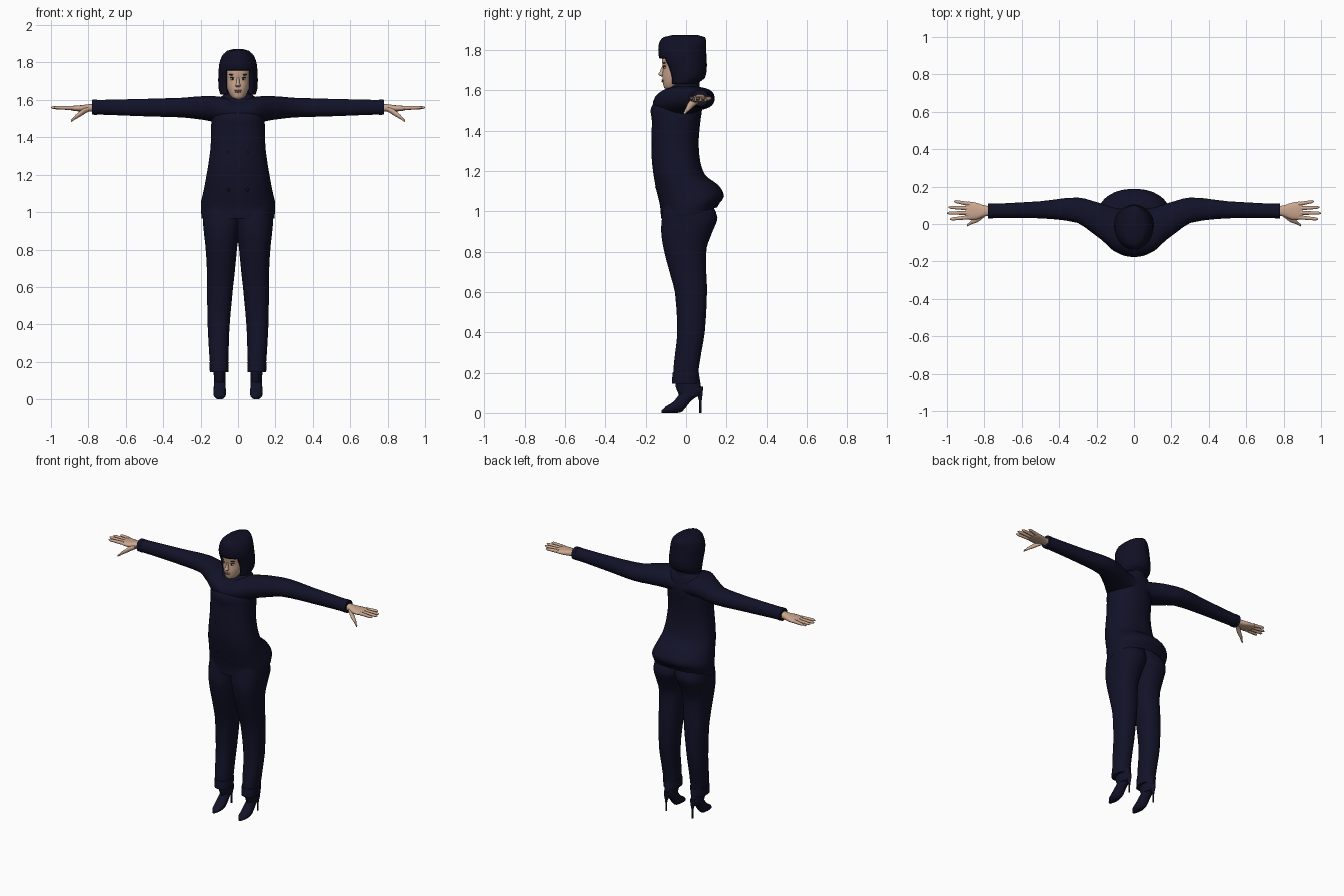
import bpy, bmesh
from math import cos, sin, pi, copysign
from mathutils import Vector

cube = bpy.data.objects.get("Cube")
if cube:
    bpy.data.objects.remove(cube, do_unlink=True)


def material(name, rgb):
    m = bpy.data.materials.new(name)
    m.use_nodes = True
    m.diffuse_color = (*rgb, 1)
    bsdf = m.node_tree.nodes["Principled BSDF"]
    bsdf.inputs["Base Color"].default_value = (*rgb, 1)
    bsdf.inputs["Roughness"].default_value = 0.8
    return m


navy = material("navy cloth", (0.006, 0.006, 0.022))
hair_mat = material("blue black hair", (0.005, 0.005, 0.018))
skin = material("skin", (0.60, 0.39, 0.28))
lip_mat = material("lips", (0.36, 0.16, 0.13))
white = material("eye white", (0.7, 0.7, 0.7))
dark = material("dark lashes", (0.02, 0.014, 0.014))


def finish(name, bm, mat, angle=50):
    bmesh.ops.recalc_face_normals(bm, faces=bm.faces)
    me = bpy.data.meshes.new(name)
    bm.to_mesh(me)
    bm.free()
    me.materials.append(mat)
    ob = bpy.data.objects.new(name, me)
    bpy.context.collection.objects.link(ob)
    bpy.ops.object.select_all(action='DESELECT')
    ob.select_set(True)
    bpy.context.view_layer.objects.active = ob
    bpy.ops.object.shade_smooth_by_angle(angle=angle * pi / 180)
    return ob


def spline(rows, steps):
    """Smoothly fill in the rows between the given ones."""
    if steps < 2:
        return rows
    out = []
    for i in range(len(rows) - 1):
        p0, p1, p2 = rows[max(i - 1, 0)], rows[i], rows[i + 1]
        p3 = rows[min(i + 2, len(rows) - 1)]
        for k in range(steps):
            t = k / steps
            out.append([b + t / 2 * (c - a + t * (2 * a - 5 * b + 4 * c - d + t * (3 * (b - c) + d - a)))
                        for a, b, c, d in zip(p0, p1, p2, p3)])
            out[-1][0] = p1[0] + t * (p2[0] - p1[0])
    return out + [rows[-1]]


def loft(name, axis, rows, mat, side=1, n=24, power=2, steps=3, caps=(True, True), tweak=None):
    """Skin through rows (position, a0, a1, b0, b1) along one axis."""
    bm = bmesh.new()
    rings = []
    for t, a0, a1, b0, b1 in spline(rows, steps):
        ring = []
        for i in range(n):
            u = 2 * pi * (i + 0.5) / n
            ca, sa = [copysign(abs(f(u)) ** (2 / power), f(u)) for f in (cos, sin)]
            a = (a0 + a1) / 2 + (a1 - a0) / 2 * ca
            b = (b0 + b1) / 2 + (b1 - b0) / 2 * sa
            co = {'x': (t, a, b), 'y': (a, t, b), 'z': (a, b, t)}[axis]
            ring.append(bm.verts.new((co[0] * side, co[1], co[2])))
        rings.append(ring)
    for r, q in zip(rings, rings[1:]):
        for i in range(n):
            j = (i + 1) % n
            bm.faces.new((r[i], r[j], q[j], q[i]))
    for use, ring in zip(caps, (rings[0], rings[-1])):
        if use:
            bm.faces.new(ring)
    if tweak:
        tweak(bm)
    return finish(name, bm, mat)


def ball(name, pos, size, mat):
    bm = bmesh.new()
    bmesh.ops.create_uvsphere(bm, u_segments=14, v_segments=8, radius=1)
    for v in bm.verts:
        v.co = Vector(pos) + Vector([c * s for c, s in zip(v.co, size)])
    return finish(name, bm, mat)


def sym(rows):
    return [(z, -w, w, y0, y1) for z, w, y0, y1 in rows]


# Jacket with a hem that lifts into a flared tail at the back
def lift_tail(bm):
    for v in bm.verts:
        if v.co.y > 0 and v.co.z < 1.25:
            v.co.z += 0.2 * (1.25 - v.co.z) * min(v.co.y / 0.16, 1)


jacket = sym([(.965, .195, -.125, .155), (1.03, .2, -.13, .188), (1.1, .187, -.147, .16),
              (1.17, .174, -.16, .095), (1.25, .16, -.17, .07), (1.35, .147, -.172, .063),
              (1.45, .145, -.17, .072), (1.51, .14, -.175, .08), (1.56, .13, -.14, .08),
              (1.61, .1, -.085, .07), (1.635, .07, -.06, .06)])
loft("jacket_body", 'z', jacket, navy, n=32, power=2.2, caps=(False, True), tweak=lift_tail)
loft("collar", 'z', sym([(1.59, .09, -.085, .07), (1.625, .075, -.07, .068), (1.645, .062, -.045, .066)]), navy)
for i, z in enumerate((1.12, 1.22, 1.32)):
    for s in (-1, 1):
        ball(f"button_{i}_{s}", (.05 * s, -.145 - .08 * (z - 1.12), z), (.009, .008, .009), navy)

# Head, neck and face
loft("neck", 'z', sym([(1.56, .05, -.05, .05), (1.7, .045, -.05, .045)]), skin, steps=1)
loft("head", 'z', sym([(1.603, .014, -.097, -.05), (1.612, .033, -.109, -.02), (1.635, .049, -.115, .02),
                       (1.67, .061, -.118, .05), (1.71, .067, -.115, .065), (1.75, .07, -.121, .07),
                       (1.8, .07, -.115, .07)]), skin, power=2.2)
loft("nose", 'z', sym([(1.668, .01, -.122, -.1), (1.677, .014, -.138, -.1), (1.69, .009, -.131, -.1),
                       (1.73, .006, -.116, -.1)]), skin, n=12)
ball("upper_lip", (0, -.115, 1.65), (.021, .008, .004), lip_mat)
ball("lower_lip", (0, -.113, 1.643), (.018, .009, .005), lip_mat)
for side, s in (("left", 1), ("right", -1)):
    ball(side + "_eye", (.028 * s, -.102, 1.712), (.013, .009, .006), white)
    ball(side + "_iris", (.028 * s, -.107, 1.712), (.006, .006, .006), dark)
    ball(side + "_lashes", (.029 * s, -.104, 1.719), (.016, .01, .003), dark)
    ball(side + "_brow", (.03 * s, -.106, 1.735), (.02, .009, .004), dark)


# Bob haircut with a window for the face below the fringe
def cut_face_window(bm):
    gone = [f for f in bm.faces if f.calc_center_median().z < 1.757
            and f.calc_center_median().y < -.03 and abs(f.calc_center_median().x) < .066]
    bmesh.ops.delete(bm, geom=gone, context='FACES')


hair = loft("hair", 'z', sym([(1.63, .095, -.085, .055), (1.66, .104, -.092, .093), (1.71, .106, -.108, .103),
                              (1.757, .104, -.132, .102), (1.8, .099, -.138, .1), (1.84, .083, -.132, .1),
                              (1.863, .058, -.112, .093), (1.873, .025, -.07, .06)]),
            hair_mat, n=40, caps=(False, True), tweak=cut_face_window)
thick = hair.modifiers.new("thickness", 'SOLIDIFY')
thick.thickness = .014
thick.offset = -1

# Limbs, built once per side
for side, s in (("left", 1), ("right", -1)):
    loft(side + "_sleeve", 'x', [(0, -.165, .08, 1.47, 1.595), (.09, -.15, .085, 1.475, 1.617),
                                 (.18, -.08, .112, 1.492, 1.621), (.3, .005, .142, 1.506, 1.612),
                                 (.5, .03, .122, 1.512, 1.606), (.775, .032, .108, 1.522, 1.6)],
         navy, s, power=2.2)
    loft(side + "_cuff", 'x', [(.755, .03, .11, 1.519, 1.602), (.78, .03, .11, 1.521, 1.601)],
         navy, s, steps=1, power=2.2)

    # Hand with four fingers and a thumb
    loft(side + "_palm", 'x', [(.76, .045, .095, 1.538, 1.582), (.8, .04, .1, 1.537, 1.577),
                               (.84, .024, .113, 1.538, 1.572), (.88, .022, .12, 1.541, 1.569),
                               (.9, .026, .118, 1.546, 1.566)], skin, s, n=16, power=2.5)
    for name, y0, y1, tip in (("index", .036, .026, .985), ("middle", .06, .058, 1.0),
                              ("ring", .084, .089, .992), ("little", .107, .121, .962)):
        rows = []
        for t, r in ((0, .0115), (.5, .01), (.9, .008), (1, .003)):
            y, z = y0 + (y1 - y0) * t, 1.557 + .002 * t
            rows.append((.88 + (tip - .88) * t, y - r, y + r, z - r, z + r))
        loft(f"{side}_{name}_finger", 'x', rows, skin, s, n=10)
    loft(side + "_thumb", 'x', [(.8, .035, .07, 1.535, 1.565), (.835, .01, .045, 1.515, 1.548),
                                (.87, -.002, .02, 1.496, 1.519), (.893, -.013, -.001, 1.482, 1.494)],
         skin, s, n=12)

    # Trouser leg with hem band
    loft(side + "_trouser_leg", 'z', [(.15, .053, .148, -.066, .056), (.25, .05, .155, -.06, .068),
                                      (.4, .044, .163, -.044, .093), (.6, .026, .166, -.056, .104),
                                      (.72, .013, .168, -.088, .1), (.82, .003, .175, -.113, .103),
                                      (.9, -.012, .184, -.124, .132), (.97, -.03, .188, -.12, .156),
                                      (1.06, -.04, .175, -.11, .12)], navy, s, power=2.3)
    loft(side + "_trouser_hem", 'z', [(.145, .05, .151, -.071, .06), (.2, .049, .154, -.067, .064)],
         navy, s, steps=1, power=2.3)

    # High heeled ankle boot
    loft(side + "_boot_shaft", 'z', [(.085, .068, .128, -.035, .072), (.13, .066, .13, -.052, .074),
                                     (.22, .064, .132, -.055, .06)], navy, s)
    loft(side + "_boot_foot", 'y', [(-.121, .088, .106, 0, .014), (-.1, .072, .122, 0, .034),
                                    (-.06, .064, .132, 0, .06), (-.02, .066, .13, .006, .11),
                                    (.02, .068, .128, .055, .14), (.06, .073, .123, .085, .14),
                                    (.08, .088, .108, .095, .13)], navy, s)
    loft(side + "_boot_heel", 'z', [(0, .093, .103, .065, .076), (.06, .092, .104, .064, .078),
                                    (.1, .083, .113, .05, .083), (.13, .08, .116, .04, .084)],
         navy, s, n=12)
